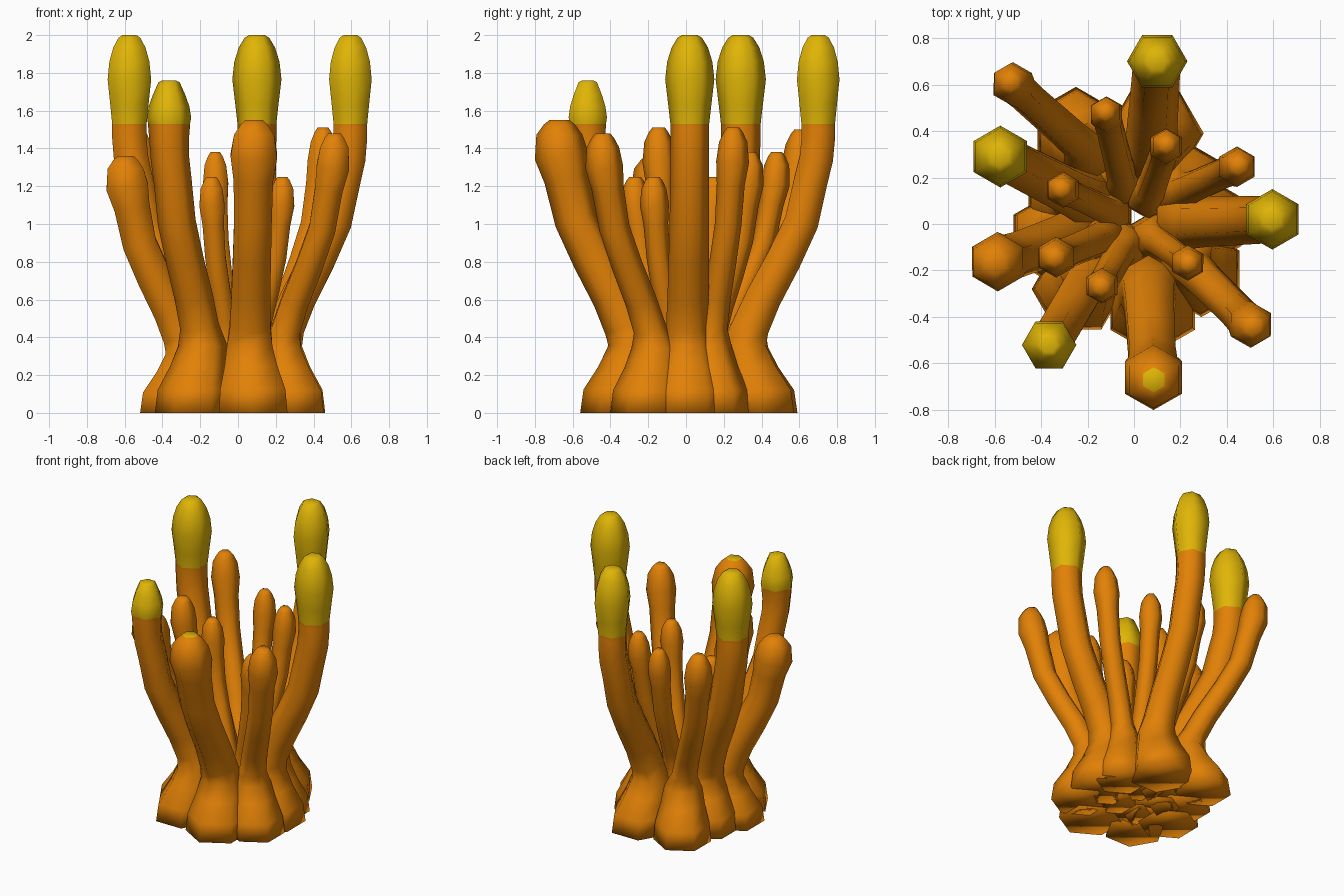
import bpy, bmesh, math
from mathutils import Vector

if "Cube" in bpy.data.objects:
    bpy.data.objects.remove(bpy.data.objects["Cube"])


def material(name, rgb):
    m = bpy.data.materials.new(name)
    m.diffuse_color = (*rgb, 1)
    m.use_nodes = True
    m.node_tree.nodes["Principled BSDF"].inputs["Base Color"].default_value = m.diffuse_color
    return m


ORANGE = material("coral orange", (0.76, 0.22, 0.002))
YELLOW = material("tip yellow", (0.74, 0.46, 0.002))

# Stem path: (height share, weight of base position, weight of tip position)
PATH = [(0, 1, 0), (.08, .98, 0), (.16, .86, 0), (.23, .76, .01), (.3, .7, .1),
        (.4, .55, .28), (.53, .34, .55), (.66, .15, .79), (.8, .04, .92),
        (.88, .01, .98), (.95, 0, 1), (.985, 0, 1), (1, 0, 1)]
FLARE = [1, .95, .77, .66]              # base radius factors
HEAD = [.88, .84, .82, .81, .85, 1, .86, .58, .38]  # rounded orange head
STEM = [.88, .84, .82, .8, .79, .79, .79, .79, .79]  # plain stem below a yellow tip
SHORT_STEM = [.88, .87, .86, .86, .86, .87, .9, .94, .95]
# Yellow tips: (share of tip height, radius factor)
TIP = [(.22, .88), (.5, 1), (.7, .92), (.86, .74), (.97, .5), (1, .32)]
SHORT_TIP = [(.15, 1), (.4, .92), (.65, .75), (.96, .48), (1, .3)]


def stalk(name, base, tip, height, base_r, head_r, top=None, turn=90,
          yellow_cap=False, end=None, tip_profile=TIP):
    b, t = Vector((*base, 0)), Vector((*tip, 0))
    end = end or (STEM if top else HEAD)
    radii = [base_r * f for f in FLARE] + [head_r * f for f in end]
    rings = [(b * u + t * v + Vector((0, 0, s * height)), r)
             for (s, u, v), r in zip(PATH, radii)]
    stem_rings = len(rings)
    if top:
        rings += [(t + Vector((0, 0, height + (top - height) * s)), head_r * f)
                  for s, f in tip_profile]
    bm = bmesh.new()
    loops = []
    for i, (c, r) in enumerate(rings):
        # tilt each hexagon across the path, keeping both ends level
        d = Vector((0, 0, 1))
        if 3 < i < stem_rings - 3:
            d = (rings[i + 1][0] - rings[i - 1][0]).normalized()
        q = Vector((0, 0, 1)).rotation_difference(d)
        loop = []
        for k in range(6):
            a = math.radians(turn + 60 * k)
            loop.append(bm.verts.new(c + q @ Vector((r * math.cos(a), r * math.sin(a), 0))))
        loops.append(loop)
    for i in range(len(loops) - 1):
        lo, hi = loops[i], loops[i + 1]
        for k in range(6):
            n = (k + 1) % 6
            f = bm.faces.new((lo[k], lo[n], hi[n], hi[k]))
            f.material_index = 1 if i >= stem_rings - 1 else 0
    bm.faces.new(loops[0][::-1])
    cap = bm.faces.new(loops[-1])
    cap.material_index = 1 if top or yellow_cap else 0
    for f in bm.faces:
        f.smooth = True
    me = bpy.data.meshes.new(name)
    bm.to_mesh(me)
    bm.free()
    me.materials.append(ORANGE)
    me.materials.append(YELLOW)
    bpy.context.collection.objects.link(bpy.data.objects.new(name, me))


# Tall stalks with yellow tips
stalk("tall_stalk_back", (.09, .39), (.10, .70), 1.53, .21, .13, 2.0, 0)
stalk("tall_stalk_left", (-.28, .14), (-.575, .29), 1.53, .20, .133, 2.0)
stalk("tall_stalk_right", (.28, .01), (.595, .02), 1.53, .21, .13, 2.0)
stalk("tall_stalk_front_left", (-.24, -.28), (-.365, -.52), 1.53, .20, .117, 1.76, 0,
      end=SHORT_STEM, tip_profile=SHORT_TIP)

# Thick orange stalks
stalk("thick_stalk_front", (.08, -.35), (.085, -.67), 1.55, .21, .142, yellow_cap=True)
stalk("thick_stalk_left", (-.345, -.06), (-.595, -.165), 1.36, .20, .128)

# Medium orange stalks
stalk("stalk_back_left", (-.25, .40), (-.53, .61), 1.50, .19, .095)
stalk("stalk_back_right", (.25, .17), (.45, .25), 1.51, .17, .087)
stalk("stalk_front_right", (.29, -.21), (.51, -.44), 1.48, .19, .1)
stalk("stalk_inner_left", (-.18, -.08), (-.34, -.145), 1.51, .15, .088)

# Thin orange stalks
for name, base, tip, h in [("back", (-.06, .23), (-.12, .48), 1.38),
                           ("back_right", (.08, .16), (.14, .34), 1.38),
                           ("right", (.11, -.08), (.235, -.17), 1.25),
                           ("front", (-.06, -.12), (-.14, -.27), 1.25),
                           ("left", (-.14, .07), (-.31, .15), 1.25)]:
    stalk("thin_stalk_" + name, base, tip, h, .15, .077)
